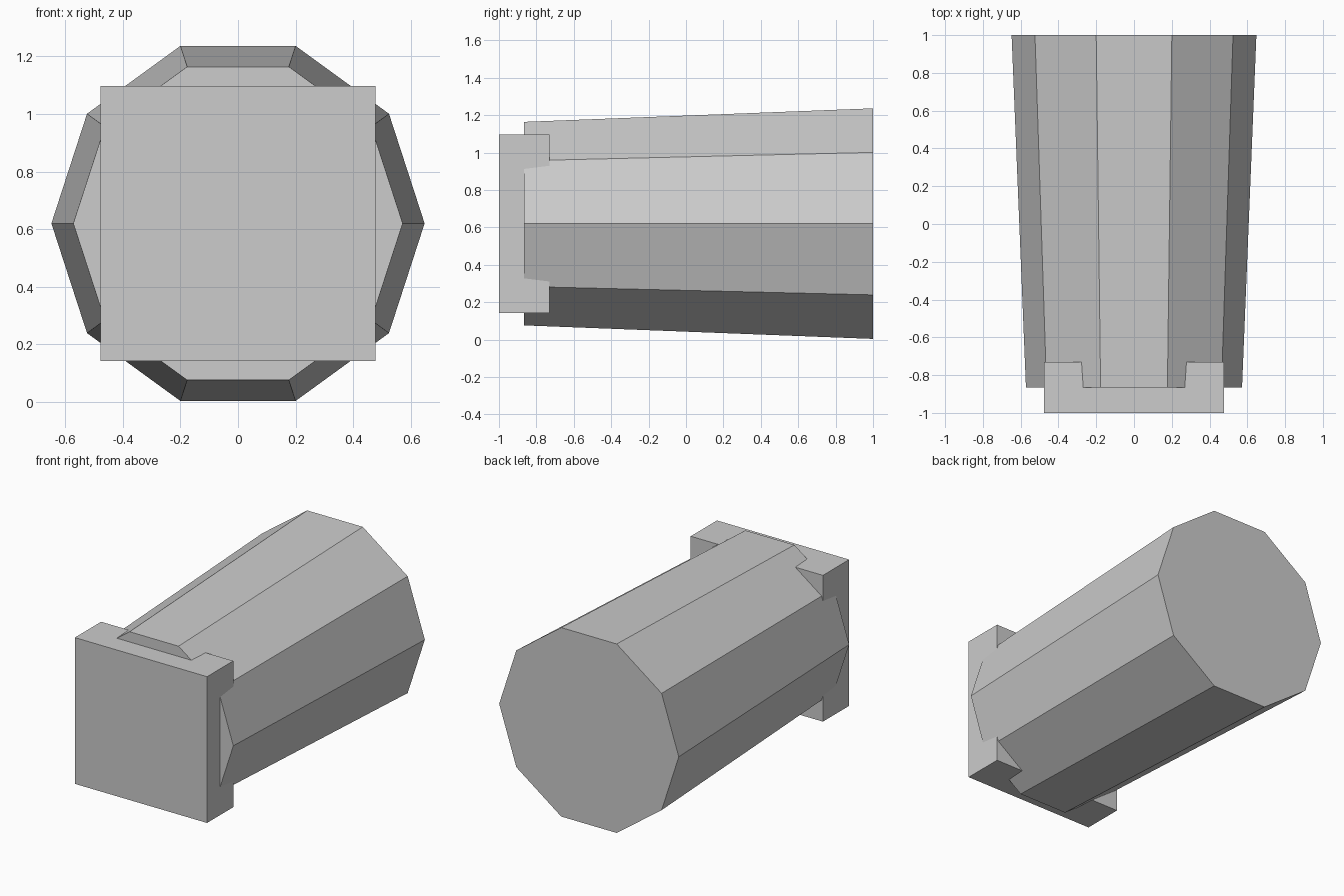
import bpy, bmesh, math

cube = bpy.data.objects.get("Cube")
if cube:
    bpy.data.objects.remove(cube, do_unlink=True)

CENTRE_Z = 0.62

grey = bpy.data.materials.new("light grey")
grey.use_nodes = True
colour = (0.604, 0.604, 0.604, 1.0)
grey.diffuse_color = colour
grey.node_tree.nodes["Principled BSDF"].inputs["Base Color"].default_value = colour


def add_object(name, bm):
    bmesh.ops.recalc_face_normals(bm, faces=bm.faces)
    mesh = bpy.data.meshes.new(name)
    bm.to_mesh(mesh)
    bm.free()
    mesh.materials.append(grey)
    obj = bpy.data.objects.new(name, mesh)
    bpy.context.collection.objects.link(obj)
    return obj


def prism(name, rings, sides, turn=0.0):
    """Capped solid along y from (y, radius) rings, one corner at angle turn."""
    bm = bmesh.new()
    loops = []
    for y, radius in rings:
        angles = [turn + 2 * math.pi * i / sides for i in range(sides)]
        loops.append([bm.verts.new((radius * math.cos(a), y,
                                    CENTRE_Z + radius * math.sin(a))) for a in angles])
    for a, b in zip(loops, loops[1:]):
        for i in range(sides):
            j = (i + 1) % sides
            bm.faces.new((a[i], a[j], b[j], b[i]))
    bm.faces.new(loops[0])
    bm.faces.new(loops[-1])
    return add_object(name, bm)


# Tapered ten-sided body, wider at the back
prism("tapered_body", [(-0.865, 0.572), (1.0, 0.648)], 10)

# Square block capping the front end
half = 0.477
prism("front_block", [(-1.0, half * math.sqrt(2)), (-0.73, half * math.sqrt(2))],
      4, math.pi / 4)
